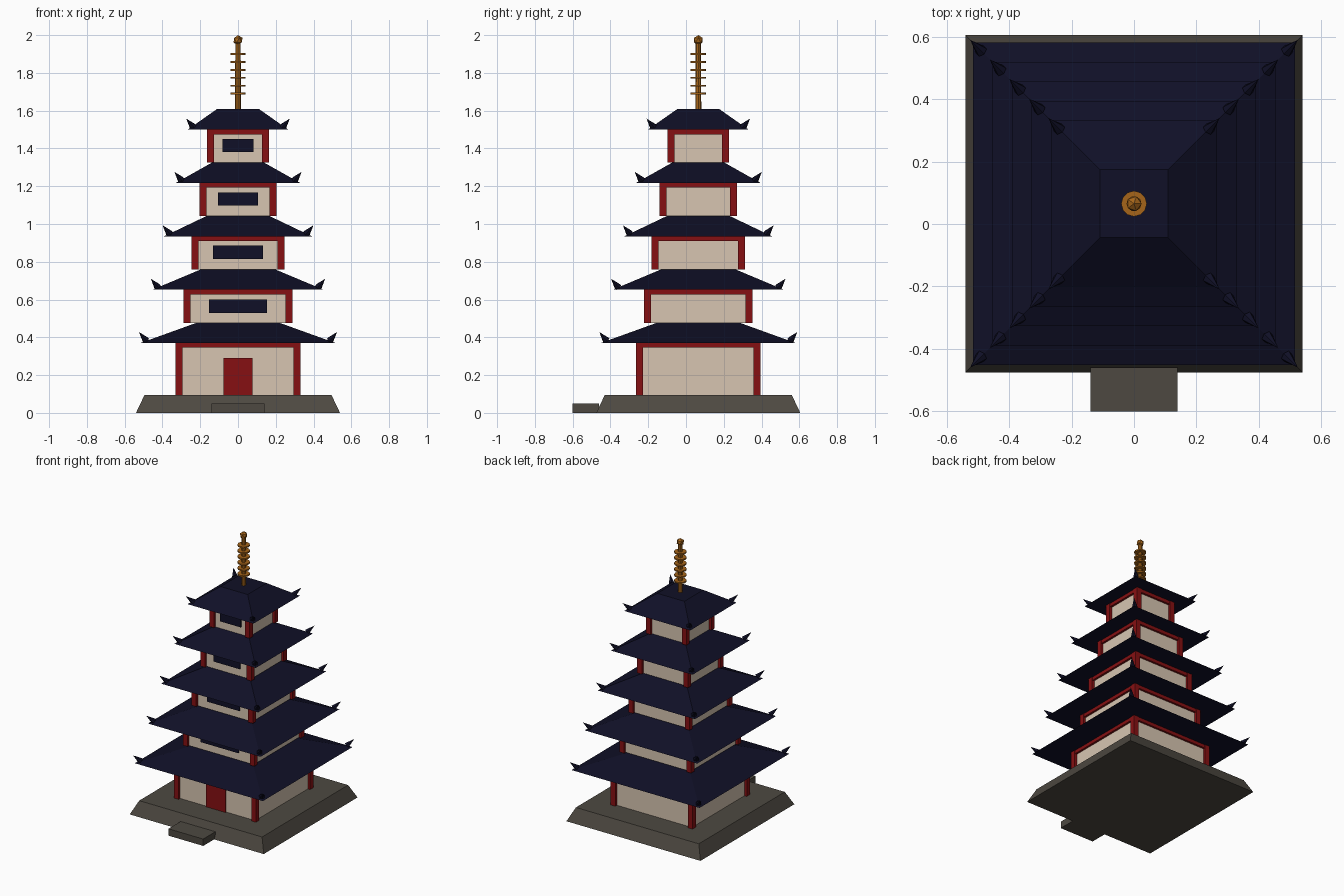
import bpy, bmesh, math
from mathutils import Vector

if "Cube" in bpy.data.objects:
    bpy.data.objects.remove(bpy.data.objects["Cube"])

CY = 0.065  # tower axis in y


def mat(name, col):
    m = bpy.data.materials.new(name)
    m.diffuse_color = (*col, 1)
    m.use_nodes = True
    m.node_tree.nodes["Principled BSDF"].inputs["Base Color"].default_value = m.diffuse_color
    return m


STONE = mat("grey_stone", (0.075, 0.066, 0.053))
PLASTER = mat("cream_plaster", (0.68, 0.56, 0.44))
RED = mat("red_lacquer", (0.24, 0.005, 0.006))
TILE = mat("dark_blue_tile", (0.005, 0.005, 0.02))
GOLD = mat("aged_gold", (0.38, 0.13, 0.01))


def finish(bm, name, material):
    bmesh.ops.recalc_face_normals(bm, faces=bm.faces)
    me = bpy.data.meshes.new(name)
    bm.to_mesh(me)
    bm.free()
    me.materials.append(material)
    ob = bpy.data.objects.new(name, me)
    bpy.context.collection.objects.link(ob)
    return ob


def add_box(bm, x0, x1, y0, y1, z0, z1):
    vs = bmesh.ops.create_cube(bm, size=1)["verts"]
    for v in vs:
        v.co = Vector((x1 if v.co.x > 0 else x0,
                       y1 if v.co.y > 0 else y0,
                       z1 if v.co.z > 0 else z0))


def box(name, material, *dims):
    bm = bmesh.new()
    add_box(bm, *dims)
    return finish(bm, name, material)


def frustum(name, material, r0, r1, z0, z1):
    """Square block tapering from half width r0 to r1."""
    bm = bmesh.new()
    for v in bmesh.ops.create_cube(bm, size=2)["verts"]:
        r, z = (r1, z1) if v.co.z > 0 else (r0, z0)
        v.co = Vector((v.co.x * r, v.co.y * r + CY, z))
    return finish(bm, name, material)


def add_cone(bm, base, tip, r0, r1, sides):
    d = tip - base
    vs = bmesh.ops.create_cone(bm, cap_ends=True, segments=sides, radius1=r0,
                               radius2=r1, depth=d.length)["verts"]
    bmesh.ops.rotate(bm, verts=vs, cent=(0, 0, 0),
                     matrix=d.to_track_quat('Z', 'Y').to_matrix())
    bmesh.ops.translate(bm, verts=vs, vec=(base + tip) / 2)


# stone platform and front step
frustum("platform", STONE, 0.54, 0.495, 0, 0.095)
box("front_step", STONE, -0.14, 0.14, -0.60, -0.46, 0, 0.05)

# storeys: floor height, eave height, roof top height
levels = [(0.095, 0.37, 0.475), (0.475, 0.652, 0.76), (0.76, 0.935, 1.042),
          (1.042, 1.218, 1.325), (1.325, 1.50, 1.61)]
windows = [None, (0.153, 0.53), (0.132, 0.815), (0.105, 1.097), (0.083, 1.38)]

for i, (z0, z1, z2) in enumerate(levels):
    n = f"_{i + 1}"
    out = 0.33 - 0.0418 * i       # outer face of the posts
    p = 0.037                     # post width
    w = out - p / 2               # wall half width
    frustum("walls" + n, PLASTER, w, w, z0, z1)

    # corner posts
    bm = bmesh.new()
    for sx in (-1, 1):
        for sy in (-1, 1):
            cx, cy = sx * w, CY + sy * w
            add_box(bm, cx - p / 2, cx + p / 2, cy - p / 2, cy + p / 2, z0, z1)
    finish(bm, "corner_posts" + n, RED)

    # beams under the eaves
    bm = bmesh.new()
    b = 0.015
    for s in (-1, 1):
        add_box(bm, -w, w, CY + s * w - b, CY + s * w + b, z1 - 0.025, z1)
        add_box(bm, s * w - b, s * w + b, CY - w, CY + w, z1 - 0.025, z1)
    finish(bm, "eave_beams" + n, RED)

    # front window or door
    fy = CY - w
    if windows[i]:
        hw, wz = windows[i]
        box("window" + n, TILE, -hw, hw, fy - 0.008, fy + 0.001, wz, wz + 0.07)
    else:
        box("door", RED, -0.077, 0.077, fy - 0.009, fy + 0.001, z0, 0.29)

    # hipped roof with upturned corner horns
    tip = 0.524 - 0.0625 * i
    frustum("roof" + n, TILE, tip - 0.008, 0.225 - 0.029 * i, z1, z2)
    bm = bmesh.new()
    for sx in (-1, 1):
        for sy in (-1, 1):
            a, t = tip - 0.036, tip
            add_cone(bm, Vector((sx * a, CY + sy * a, z1 + 0.015)),
                     Vector((sx * t, CY + sy * t, z1 + 0.058)), 0.02, 0, 6)
    finish(bm, "corner_horns" + n, TILE)

# spire: pole, rings and finial ball
bm = bmesh.new()
add_cone(bm, Vector((0, CY, 1.60)), Vector((0, CY, 1.97)), 0.016, 0.014, 8)
finish(bm, "spire_pole", GOLD)
bm = bmesh.new()
for k in range(6):
    z = 1.69 + 0.042 * k
    add_cone(bm, Vector((0, CY, z - 0.005)), Vector((0, CY, z + 0.005)), 0.041, 0.041, 12)
finish(bm, "spire_rings", GOLD)
bm = bmesh.new()
vs = bmesh.ops.create_icosphere(bm, subdivisions=1, radius=0.027)["verts"]
bmesh.ops.translate(bm, verts=vs, vec=(0, CY, 1.973))
finish(bm, "finial_ball", GOLD)
